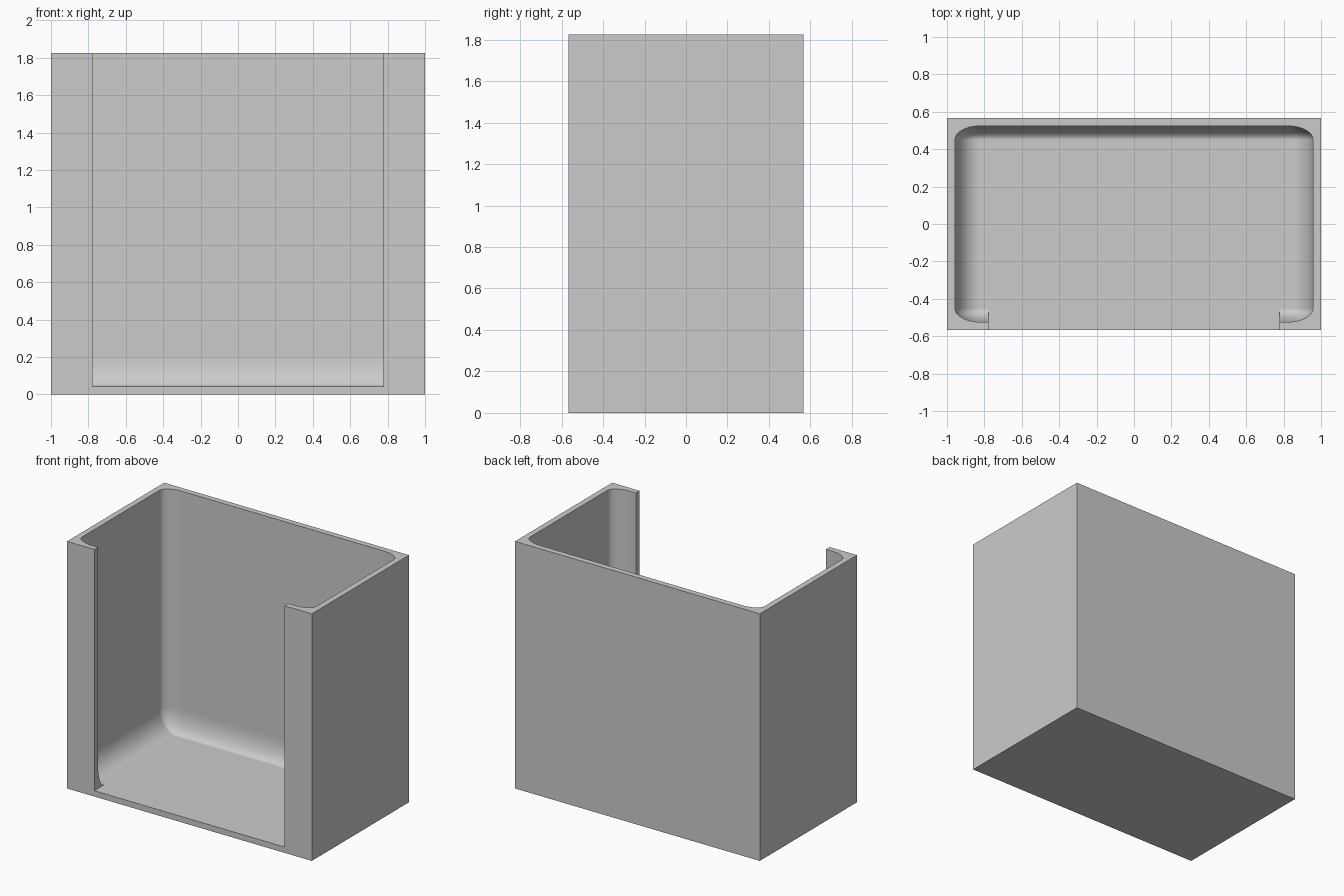
import bpy
import bmesh
import math

default = bpy.data.objects.get("Cube")
if default:
    bpy.data.objects.remove(default, do_unlink=True)

W, D, H = 2.0, 1.134, 1.825   # outer size
T = 0.043                     # wall thickness
OPEN = 0.777                  # half width of the front opening

grey = bpy.data.materials.new("light_grey")
grey.use_nodes = True
colour = (0.6, 0.6, 0.6, 1)
grey.diffuse_color = colour
grey.node_tree.nodes["Principled BSDF"].inputs["Base Color"].default_value = colour


def box(name, low, high, round_by=0):
    """Box between two corners; rounding is done before stretching."""
    bm = bmesh.new()
    bmesh.ops.create_cube(bm, size=1)
    if round_by:
        bmesh.ops.bevel(bm, geom=bm.edges[:], offset=round_by, segments=14,
                        profile=0.5, affect='EDGES')
    for v in bm.verts:
        v.co = [a + (b - a) * (c + 0.5) for a, b, c in zip(low, high, v.co)]
    bmesh.ops.recalc_face_normals(bm, faces=bm.faces[:])
    mesh = bpy.data.meshes.new(name)
    bm.to_mesh(mesh)
    bm.free()
    mesh.materials.append(grey)
    obj = bpy.data.objects.new(name, mesh)
    bpy.context.collection.objects.link(obj)
    return obj


def carve(target, cutter):
    """Subtract the cutter from the target and discard it."""
    mod = target.modifiers.new("carve", 'BOOLEAN')
    mod.operation = 'DIFFERENCE'
    mod.solver = 'EXACT'
    mod.object = cutter
    bpy.ops.object.modifier_apply(modifier=mod.name)
    bpy.data.objects.remove(cutter, do_unlink=True)


# Outer block
bin_body = box("open_front_bin", (-W / 2, -D / 2, 0), (W / 2, D / 2, H))
bpy.ops.object.select_all(action='DESELECT')
bin_body.select_set(True)
bpy.context.view_layer.objects.active = bin_body

# Rounded cavity, open at the top
carve(bin_body, box("cavity", (-W / 2 + T, -D / 2 + T, T),
                    (W / 2 - T, D / 2 - T, 2.5), round_by=0.07))

# Front opening, cut down to the floor and through the front fillet
carve(bin_body, box("opening", (-OPEN, -D, T), (OPEN, -D / 2 + T + 0.09, 2.5)))

# Smooth fillets with crisp rims and flat walls
bpy.ops.object.shade_smooth_by_angle(angle=math.radians(30))
weighted = bin_body.modifiers.new("flat_walls", 'WEIGHTED_NORMAL')
weighted.keep_sharp = True
